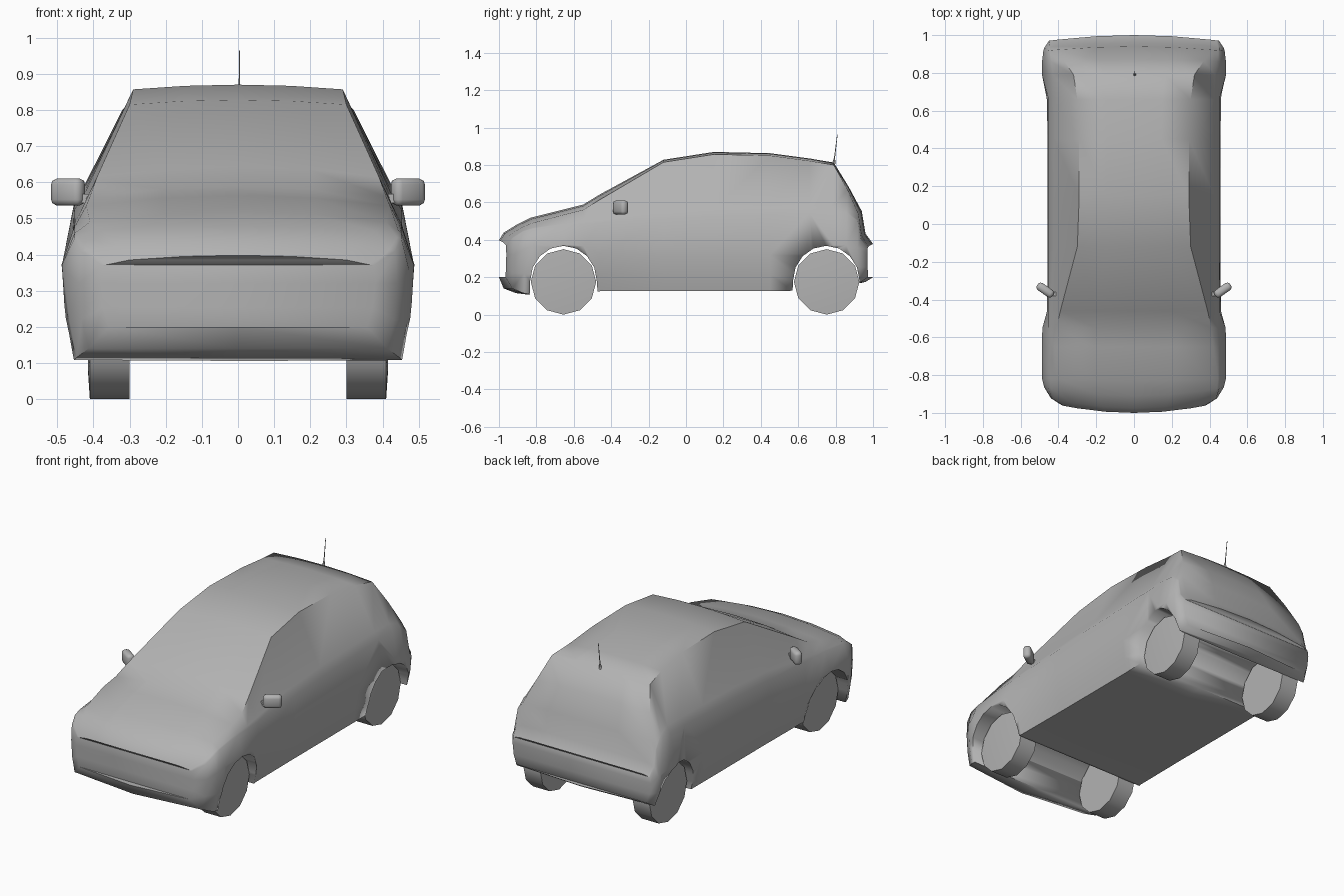
import bpy, bmesh, math
from mathutils import Matrix

if "Cube" in bpy.data.objects:
    bpy.data.objects.remove(bpy.data.objects["Cube"])

paint = bpy.data.materials.new("plain_grey")
paint.diffuse_color = (0.45, 0.45, 0.45, 1)
paint.use_nodes = True
paint.node_tree.nodes["Principled BSDF"].inputs["Base Color"].default_value = paint.diffuse_color


def make(name, bm, angle=60):
    bmesh.ops.recalc_face_normals(bm, faces=bm.faces[:])
    me = bpy.data.meshes.new(name)
    bm.to_mesh(me)
    bm.free()
    me.materials.append(paint)
    ob = bpy.data.objects.new(name, me)
    bpy.context.collection.objects.link(ob)
    bpy.ops.object.select_all(action='DESELECT')
    ob.select_set(True)
    bpy.context.view_layer.objects.active = ob
    bpy.ops.object.shade_smooth_by_angle(angle=math.radians(angle))
    return ob


# Body stations: y, floor z, waist x, belt z, roof edge x, roof edge z
STATIONS = [
    (-1.0, .20, .38, .37, .30, .385),
    (-.975, .14, .44, .41, .33, .425),
    (-.91, .115, .475, .445, .38, .465),
    (-.83, .105, .487, .46, .41, .49),
    (-.65, .11, .488, .48, .42, .535),
    (-.55, .12, .485, .485, .41, .56),
    (-.46, .125, .46, .49, .39, .615),
    (-.12, .125, .457, .51, .30, .815),
    (.15, .125, .457, .525, .29, .857),
    (.45, .125, .457, .535, .29, .85),
    (.66, .13, .462, .545, .30, .822),
    (.79, .15, .487, .55, .32, .80),
    (.87, .16, .487, .545, .37, .67),
    (.94, .17, .48, .50, .42, .54),
    (.96, .175, .475, .40, .41, .42),
    (1.0, .20, .45, .355, .40, .365),
]


def half_section(y, fz, wx, bz, rx, rz):
    fx = wx * .94
    wz = max(.32, .32 + (wx - .457) * 1.7)      # wings bulge higher up
    bx = min(.452, wx - .005)
    cz = rz + (.028 if -.85 < y < -.4 else .013)  # crown of bonnet and roof
    return [(0, fz), (fx, fz),
            (fx + (wx - fx) * .7, fz + (wz - fz) * .45), (wx, wz), (bx, bz),
            (bx + (rx - bx) * .17, bz + (rz - bz) * .13), (rx, rz),
            (rx * .5, cz - (cz - rz) * .25), (0, cz)]


bm = bmesh.new()
rings = []
for s in STATIONS:
    half = half_section(*s)
    ring = half + [(-x, z) for x, z in reversed(half[1:-1])]
    # both ends bow outward at the middle
    y = s[0]
    bow = .055 * min(1, max(0, (-y - .8) / .15)) - .03 * max(0, (y - .8) / .2)
    rings.append([bm.verts.new((x, y + bow * (x / .45) ** 2, z)) for x, z in ring])
n = len(rings[0])
for a, b in zip(rings, rings[1:]):
    for i in range(n):
        j = (i + 1) % n
        bm.faces.new((a[i], a[j], b[j], b[i]))
for ring in (rings[0], rings[-1]):
    # end caps as strips between the two sides
    for i in range(n // 2):
        quad = [ring[i], ring[i + 1], ring[(n - i - 1) % n], ring[(n - i) % n]]
        bm.faces.new(list(dict.fromkeys(quad)))
body = make("body", bm)


# Wheel arches cut across the body
def cut_arch(name, y, half_width):
    arc = [math.pi * k / 8 for k in range(9)]
    prof = [(y - half_width * math.cos(a), .18 + .188 * math.sin(a)) for a in arc]
    prof = [(y - half_width - .01, -.1)] + prof + [(y + half_width + .02, -.1)]
    bm = bmesh.new()
    f = bm.faces.new([bm.verts.new((-.7, py, pz)) for py, pz in prof])
    ext = bmesh.ops.extrude_face_region(bm, geom=[f])
    moved = [v for v in ext["geom"] if isinstance(v, bmesh.types.BMVert)]
    if not any(g == f for g in bm.faces):
        bm.faces.new([e for e in bm.verts if e not in moved])
    bmesh.ops.translate(bm, vec=(1.4, 0, 0), verts=moved)
    bmesh.ops.holes_fill(bm, edges=bm.edges[:])
    cutter = make(name, bm)
    cutter.hide_render = True
    bpy.context.view_layer.objects.active = body
    mod = body.modifiers.new(name, 'BOOLEAN')
    mod.operation, mod.solver, mod.object = 'DIFFERENCE', 'EXACT', cutter
    bpy.ops.object.modifier_apply(modifier=name)
    bpy.data.objects.remove(cutter)


cut_arch("front_arch_cutter", -.655, .178)
cut_arch("rear_arch_cutter", .75, .178)


# Wheels: low-sided drums with a rounded outer face
def wheel(name, side, y):
    bm = bmesh.new()
    loops = []
    for x, r in ((.30, .10), (.30, .175), (.41, .175), (.415, .10)):
        loops.append([bm.verts.new((side * x, y + r * math.sin(k * math.tau / 12),
                                    .175 - r * math.cos(k * math.tau / 12))) for k in range(12)])
    for a, b in zip(loops, loops[1:]):
        for k in range(12):
            bm.faces.new((a[k], a[(k + 1) % 12], b[(k + 1) % 12], b[k]))
    bm.faces.new(loops[0])
    bm.faces.new(loops[-1])
    make(name, bm, 80)


# Door mirrors: rounded housing on a short arm
def mirror(name, side):
    bm = bmesh.new()
    turn = Matrix.Rotation(side * math.radians(35), 4, 'Z')
    bmesh.ops.create_cube(bm, size=1, matrix=Matrix.Translation((side * .47, -.35, .573))
                          @ turn @ Matrix.Diagonal((.10, .045, .076, 1)))
    bmesh.ops.bevel(bm, geom=bm.edges[:], offset=.017, segments=2, affect='EDGES', profile=.5)
    bmesh.ops.create_cube(bm, size=1, matrix=Matrix.Translation((side * .425, -.37, .555))
                          @ Matrix.Diagonal((.04, .02, .025, 1)))
    make(name, bm)


for label, side in (("right", 1), ("left", -1)):
    wheel("front_wheel_" + label, side, -.655)
    wheel("rear_wheel_" + label, side, .752)
    mirror("door_mirror_" + label, side)

# Roof antenna: leaning thin rod with a small foot
bm = bmesh.new()
lean = Matrix.Rotation(-math.radians(7), 4, 'X')
for r1, r2, h in ((.003, .0015, .16), (.009, .004, .03)):
    bmesh.ops.create_cone(bm, cap_ends=True, segments=6, radius1=r1, radius2=r2, depth=h,
                          matrix=Matrix.Translation((.004, .79, .805)) @ lean
                          @ Matrix.Translation((0, 0, h / 2)))
make("antenna", bm)
